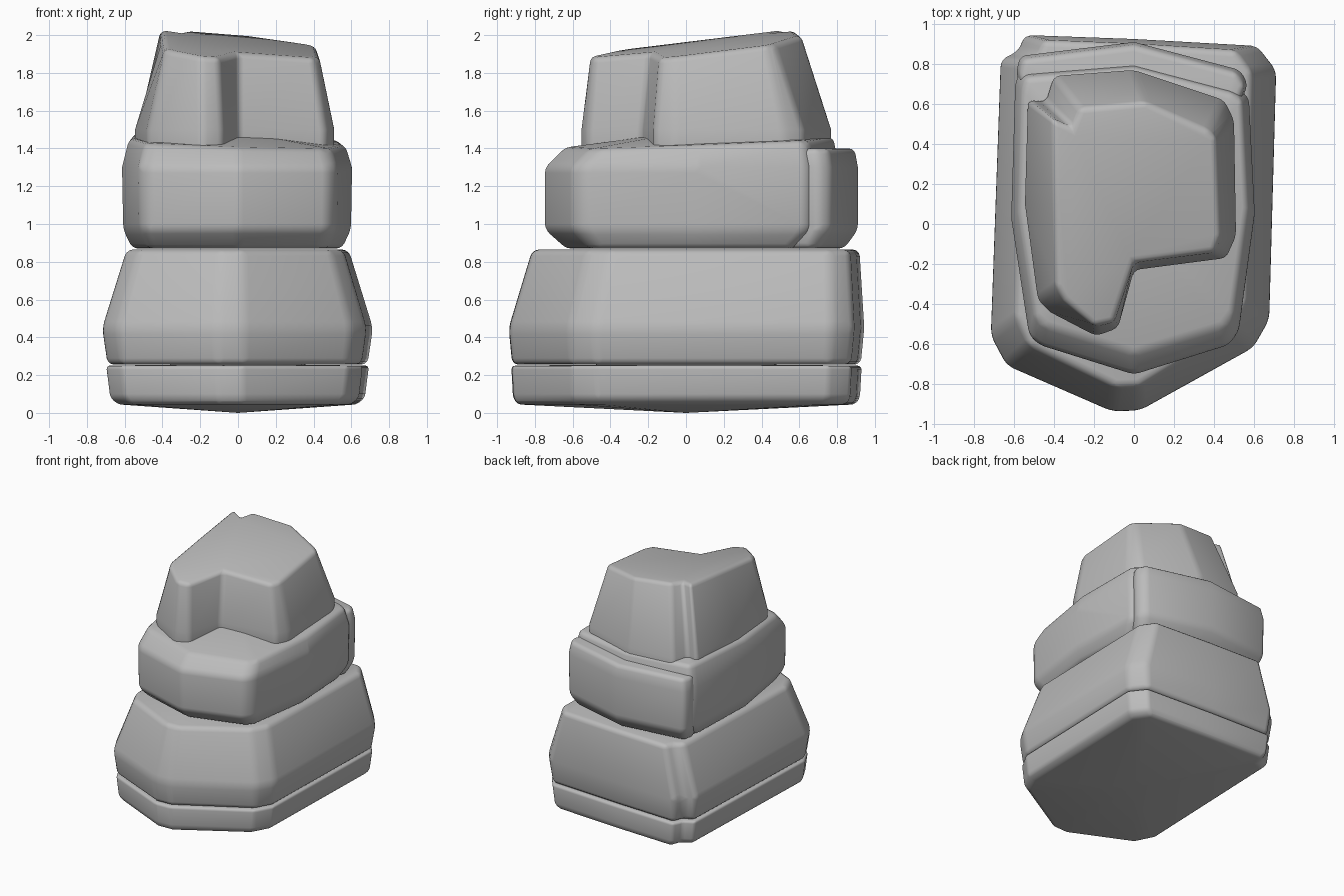
import bpy
import bmesh
import math

cube = bpy.data.objects.get("Cube")
if cube:
    bpy.data.objects.remove(cube, do_unlink=True)

stone = bpy.data.materials.new("stone_grey")
stone.use_nodes = True
GREY = (0.5, 0.5, 0.5, 1)
stone.diffuse_color = GREY
stone.node_tree.nodes["Principled BSDF"].inputs["Base Color"].default_value = GREY


def ring(outline, z, sx=1, sy=1, dy=0, tilt=(0, 0)):
    """Place a flat outline at a height, scaled, shifted and optionally tilted."""
    points = [(x * sx, y * sy + dy) for x, y in outline]
    return [(x, y, z + x * tilt[0] + y * tilt[1]) for x, y in points]


def add_rock(name, rings, bevel, bottom=None, top=None):
    """Loft rings into a rock with rounded edges; an optional apex makes a fan cap."""
    bm = bmesh.new()
    loops = [[bm.verts.new(p) for p in r] for r in rings]
    count = len(loops[0])
    for low, high in zip(loops, loops[1:]):
        for i in range(count):
            j = (i + 1) % count
            bm.faces.new((low[i], low[j], high[j], high[i]))
    for loop, apex in ((loops[0][::-1], bottom), (loops[-1], top)):
        if apex:
            tip = bm.verts.new(apex)
            for i in range(count):
                bm.faces.new((loop[i], loop[(i + 1) % count], tip))
        else:
            bm.faces.new(loop)
    bmesh.ops.recalc_face_normals(bm, faces=bm.faces)
    mesh = bpy.data.meshes.new(name)
    bm.to_mesh(mesh)
    bm.free()
    mesh.materials.append(stone)
    obj = bpy.data.objects.new(name, mesh)
    bpy.context.collection.objects.link(obj)
    mod = obj.modifiers.new("Rounded edges", "BEVEL")
    mod.width = bevel
    mod.segments = 3
    mod.limit_method = "ANGLE"
    mod.angle_limit = math.radians(22)
    bpy.ops.object.select_all(action="DESELECT")
    bpy.context.view_layer.objects.active = obj
    obj.select_set(True)
    bpy.ops.object.modifier_apply(modifier=mod.name)
    bpy.ops.object.shade_smooth_by_angle(angle=math.radians(40))
    return obj


# Foot and lower block share one outline with a vertical crack at a back corner
base = [(-.72, -.56), (-.64, -.71), (-.11, -.94), (.03, -.935), (.6, -.62),
        (.68, -.48), (.715, .77), (.62, .89), (0, .925), (-.55, .945),
        (-.585, .86), (-.67, .82)]
add_rock("foot_slab", [
    ring(base, .045, .88, .95),
    ring(base, .08, .94, .975),
    ring(base, .25, .97, .985)], .025, bottom=(0, 0, 0), top=(0, 0, .26))
add_rock("lower_block", [
    ring(base, .255, .96, .98),
    ring(base, .45),
    ring(base, .865, .82, .92, .05)], .035)

# Middle block with a domed top
middle = [(-.62, .03), (-.53, -.56), (-.48, -.61), (0, -.76), (.48, -.61),
          (.53, -.54), (.61, .05), (.58, .64), (.53, .68), (0, .82),
          (-.58, .77), (-.6, .7)]
add_rock("middle_block", [
    ring(middle, .87, .9, .84),
    ring(middle, .97, .98, .99),
    ring(middle, 1.3, .99, .99),
    ring(middle, 1.43, .93, .9, .04, (-.03, .04))], .05, top=(0, 0, 1.49))

# Lower ledge along the back of the middle block
ledge = [(-.45, .4), (.45, .4), (.57, .7), (.53, .77), (0, .91),
         (-.57, .84), (-.59, .75)]
add_rock("back_ledge", [
    ring(ledge, .87, .92, .92),
    ring(ledge, .97, .99),
    ring(ledge, 1.3),
    ring(ledge, 1.4, .97, .98)], .03)

# Top block: notched front corner, cracked back corner, sloping crown
top_low = [(-.53, .62), (-.545, .1), (-.48, -.38), (-.42, -.44), (-.19, -.56),
           (-.08, -.52), (0, -.23), (.46, -.17), (.51, -.06), (.5, .52),
           (.45, .62), (0, .77), (-.4, .74), (-.44, .61)]
top_high = [(-.41, .53), (-.4, .1), (-.39, -.31), (-.35, -.38), (-.2, -.51),
            (-.1, -.49), (0, -.19), (.4, -.14), (.43, -.06), (.41, .43),
            (.37, .47), (.06, .61), (-.27, .58), (-.31, .48)]
add_rock("top_block", [
    ring(top_low, 1.34),
    ring(top_low, 1.5),
    ring(top_high, 1.93, tilt=(-.09, .12))], .03)
